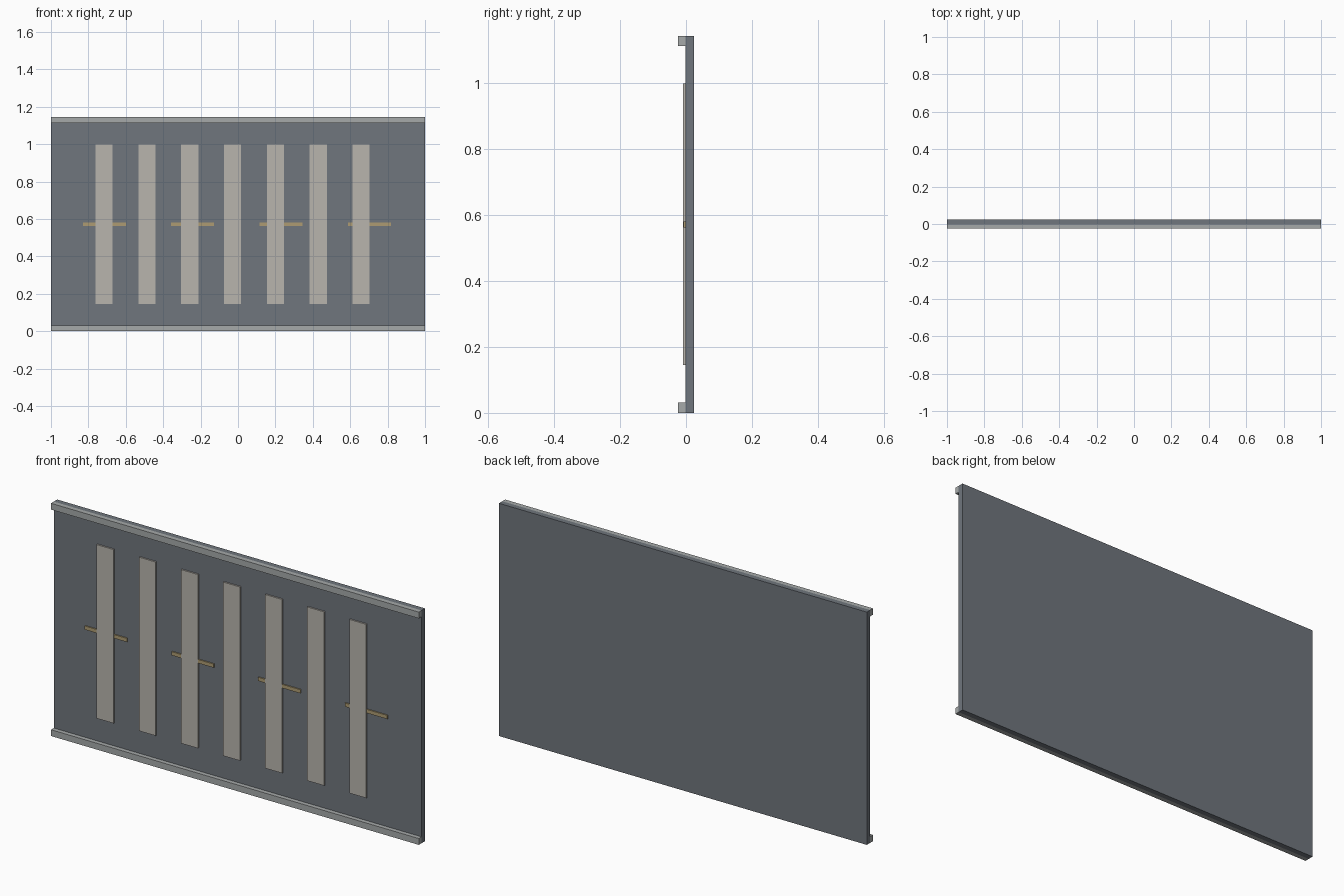
import bpy

if "Cube" in bpy.data.objects:
    bpy.data.objects.remove(bpy.data.objects["Cube"])

H = 1.144        # panel height
FRONT = -0.002   # front face of the panel


def material(name, rgb):
    m = bpy.data.materials.new(name)
    m.diffuse_color = (*rgb, 1)
    m.use_nodes = True
    m.node_tree.nodes["Principled BSDF"].inputs["Base Color"].default_value = m.diffuse_color
    return m


def box(name, x, y, z, mat):
    """Box from (min, max) ranges on each axis."""
    bpy.ops.mesh.primitive_cube_add(size=1, location=[sum(r) / 2 for r in (x, y, z)])
    o = bpy.context.object
    o.name = name
    o.scale = [r[1] - r[0] for r in (x, y, z)]
    bpy.ops.object.transform_apply(location=False, rotation=False, scale=True)
    o.data.materials.append(mat)
    return o


slate = material("slate", (0.16, 0.18, 0.205))
metal = material("rail_grey", (0.38, 0.40, 0.40))
pale = material("pale_slat", (0.48, 0.46, 0.42))
gold = material("dull_gold", (0.42, 0.33, 0.17))

# Back panel
box("panel", (-1, 1), (FRONT, 0.024), (0, H), slate)

# Rails along the bottom and top edges
box("bottom_rail", (-1, 1), (-0.024, FRONT), (0, 0.031), metal)
box("top_rail", (-1, 1), (-0.024, FRONT), (H - 0.031, H), metal)

# Seven upright slats
for i in range(7):
    x = -0.716 + i * 0.229
    box(f"slat_{i + 1}", (x - 0.046, x + 0.046), (-0.0095, FRONT), (0.145, 0.999), pale)

# Four short bars passing behind the slats
for i in range(4):
    x = -0.714 + i * 0.472
    box(f"cross_bar_{i + 1}", (x - 0.115, x + 0.115), (-0.008, FRONT),
        (H / 2 - 0.009, H / 2 + 0.009), gold)
